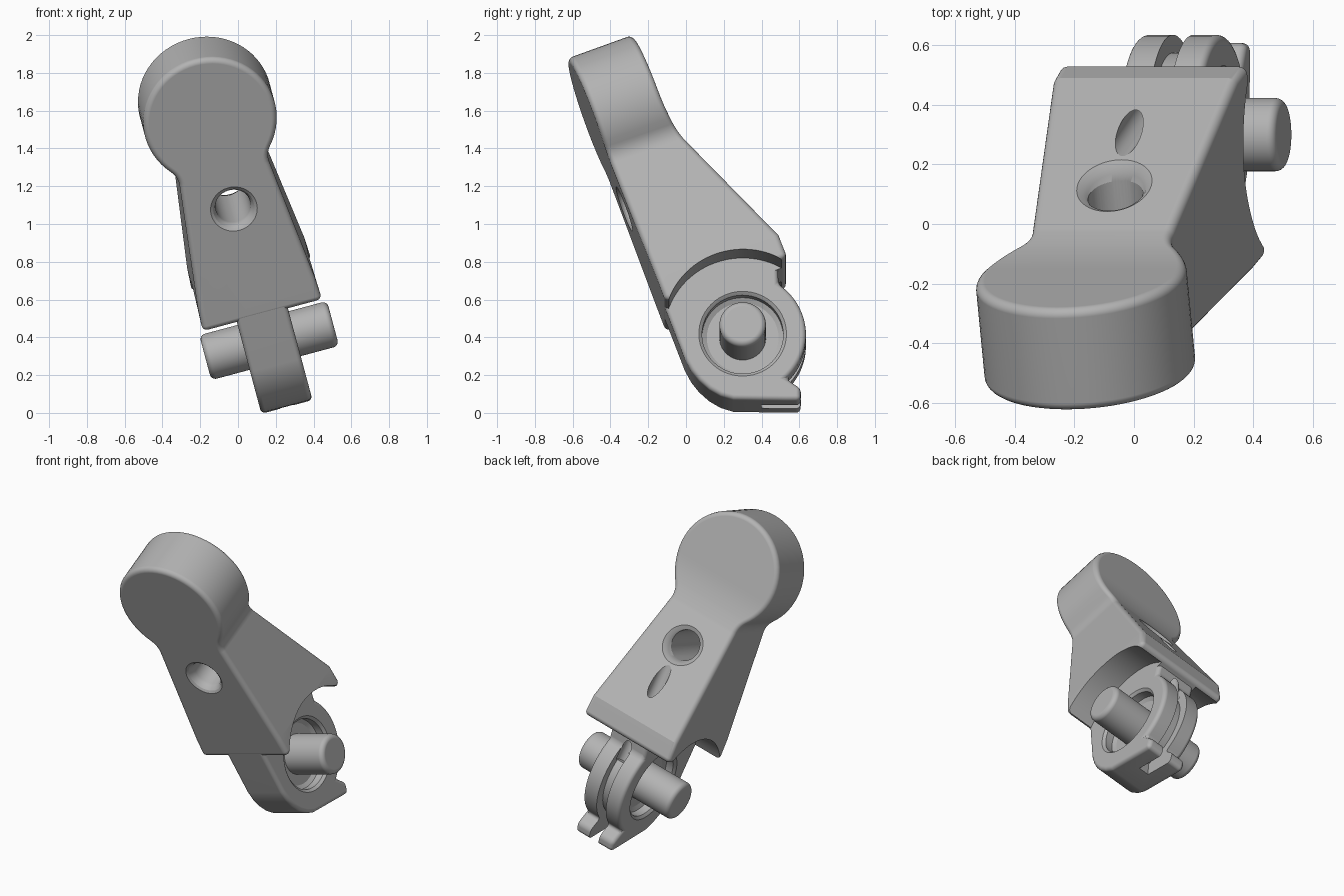
import bpy, bmesh, math
from mathutils import Matrix, Vector

if "Cube" in bpy.data.objects:
    bpy.data.objects.remove(bpy.data.objects["Cube"], do_unlink=True)

# Local axes: X = along the axle, Y = toward the back, Z = up the arm; origin at the axle
POSE = (Matrix.Translation((0.165, 0.30, 0.383)) @ Matrix.Rotation(math.radians(-15), 4, 'Y')
        @ Matrix.Rotation(math.radians(20.5), 4, 'X'))

grey = bpy.data.materials.new("plain grey")
grey.use_nodes = True
grey.diffuse_color = (0.45, 0.45, 0.45, 1)
grey.node_tree.nodes["Principled BSDF"].inputs["Base Color"].default_value = (0.45, 0.45, 0.45, 1)


def finish(name, bm):
    bmesh.ops.recalc_face_normals(bm, faces=bm.faces)
    me = bpy.data.meshes.new(name)
    bm.to_mesh(me)
    bm.free()
    me.materials.append(grey)
    ob = bpy.data.objects.new(name, me)
    bpy.context.collection.objects.link(ob)
    ob.matrix_world = POSE
    return ob


def round_edges(bm, width, limit=40):
    bmesh.ops.recalc_face_normals(bm, faces=bm.faces)
    edges = [e for e in bm.edges if e.calc_face_angle(0) > math.radians(limit)]
    bmesh.ops.bevel(bm, geom=edges, offset=width, segments=6, profile=0.5,
                    affect='EDGES', clamp_overlap=False)


def prism(name, pts, half, width=0):
    """Side profile (back, up) extruded both ways along the axle."""
    bm = bmesh.new()
    a = [bm.verts.new((-half, n, u)) for n, u in pts]
    b = [bm.verts.new((half, n, u)) for n, u in pts]
    bm.faces.new(a)
    bm.faces.new(b)
    for i in range(len(pts)):
        j = (i + 1) % len(pts)
        bm.faces.new((a[i], a[j], b[j], b[i]))
    if width:
        round_edges(bm, width)
    return finish(name, bm)


def lathe(name, profile, turn, centre=(0, 0, 0), steps=56):
    """Turned solid: profile of (radius, height) about local Z, then turned and moved."""
    bm = bmesh.new()
    rings = [[bm.verts.new((r * math.cos(k * math.tau / steps), r * math.sin(k * math.tau / steps), h))
              for k in range(steps)] for r, h in profile]
    for p, q in zip(rings, rings[1:]):
        for k in range(steps):
            m = (k + 1) % steps
            bm.faces.new((p[k], p[m], q[m], q[k]))
    bm.faces.new(rings[0])
    bm.faces.new(rings[-1])
    bm.transform(Matrix.Translation(centre) @ turn)
    return finish(name, bm)


def arc(r, start, end, steps, centre=(0, 0)):
    return [(centre[0] + r * math.cos(math.radians(start + (end - start) * i / steps)),
             centre[1] + r * math.sin(math.radians(start + (end - start) * i / steps)))
            for i in range(steps + 1)]


def cut(ob, tools):
    bpy.context.view_layer.objects.active = ob
    for t in tools:
        t.hide_render = True
        m = ob.modifiers.new("cut", 'BOOLEAN')
        m.operation, m.solver, m.object = 'DIFFERENCE', 'EXACT', t
        bpy.ops.object.modifier_apply(modifier=m.name)


ALONG_AXLE = Matrix.Rotation(math.pi / 2, 4, 'Y')
TO_BACK = Matrix.Rotation(-math.pi / 2, 4, 'X')
FRONT = -0.335


def back_depth(u):
    """Back surface: flat behind the disc, blended into a slope, ending in a lip."""
    if u > 1.353:
        return 0.03
    if u > 1.033:
        return 0.03 + 0.406 * (1.353 - u) ** 2 / 0.64
    return min(0.352, 0.08 + (1.07 - u) * 0.406)


# Upper body: keyhole outline, mirrored left and right
half = arc(0.355, 90, -39.8, 24, (0, 1.407))[1:]
half += arc(0.12, 140.2, 185.4, 6, (0.365, 1.103))[1:] + [(0.32, 0.40), (0.327, 0.265)]
bm = bmesh.new()
layers = []
for depth in (lambda u: FRONT, back_depth):
    top = bm.verts.new((0, depth(1.762), 1.762))
    right = [bm.verts.new((a, depth(u), u)) for a, u in half]
    left = [bm.verts.new((-a, depth(u), u)) for a, u in half]
    layers.append((top, right, left))
(ft, fr, fl), (bt, br, bl) = layers
bm.faces.new([ft] + fr + fl[::-1])
flat = max(i for i, (a, u) in enumerate(half) if u > 1.353)
bm.faces.new([bt] + br[:flat + 1] + bl[flat::-1])
for i in range(flat, len(half) - 1):
    bm.faces.new((br[i], br[i + 1], bl[i + 1], bl[i]))
front_loop, back_loop = [ft] + fr + fl[::-1], [bt] + br + bl[::-1]
for i in range(len(front_loop)):
    j = (i + 1) % len(front_loop)
    bm.faces.new((front_loop[i], front_loop[j], back_loop[j], back_loop[i]))
round_edges(bm, 0.03)
upper_body = finish("upper_body", bm)

# Lower arm: wheel shape with a hooked lip under it
profile = [(-0.334, 0.5), (-0.334, -0.02), (-0.325, -0.09), (-0.305, -0.155), (-0.272, -0.22),
           (-0.228, -0.275), (-0.172, -0.319), (0.09, -0.422), (0.16, -0.448), (0.185, -0.385)]
profile += arc(0.335, -67, 35, 20) + [(0.31, 0.3), (0.15, 0.5)]
lower_arm = prism("lower_arm", profile, 0.14, 0.025)

# Cutters: clearance round the wheel, side dishes, cord groove, cord channel, through hole
clearance = [lathe("clearance_cutter", [(0.415, s * 0.14), (0.415, s * 0.6)], ALONG_AXLE, steps=96)
             for s in (-1, 1)]
dishes = [lathe("dish_cutter", [(0.19, s * 0.06), (0.215, s * 0.075), (0.215, s * 0.125),
                                (0.225, s * 0.135), (0.26, s * 0.16)], ALONG_AXLE) for s in (-1, 1)]
groove = prism("groove_cutter", arc(0.275, -95, 32, 24) + arc(0.52, 32, -95, 24), 0.035)
channel = lathe("channel_cutter", [(0.043, 0.1), (0.043, 1.0)], Matrix.Identity(4), (0, 0.25, 0), 32)
hole = lathe("hole_cutter", [(0.15, -0.36), (0.127, -0.337), (0.11, -0.325), (0.098, -0.305),
                             (0.093, -0.28), (0.093, 0.5)], TO_BACK, (0, 0, 0.895))
slope = Matrix.Rotation(math.radians(22), 4, 'X') @ TO_BACK
rim = lathe("hole_rim_cutter", [(0.08, -0.05), (0.097, -0.03), (0.108, -0.014), (0.128, 0.001), (0.15, 0.02)],
            slope, (0, back_depth(0.895), 0.895))
cut(upper_body, clearance + [channel, hole, rim])
cut(lower_arm, dishes + [groove, channel])
for t in clearance + dishes + [groove, channel, hole, rim]:
    bpy.data.objects.remove(t, do_unlink=True)

# Axle with rounded ends
end = [(0.093 + a, 0.32 + b) for a, b in arc(0.03, 90, 0, 6)]
axle = lathe("axle", [(r, -h) for r, h in end] + [(r, h) for r, h in end[::-1]], ALONG_AXLE)

# Smooth shading with crisp creases
for ob in (upper_body, lower_arm, axle):
    bpy.ops.object.select_all(action='DESELECT')
    ob.select_set(True)
    bpy.context.view_layer.objects.active = ob
    bpy.ops.object.shade_smooth_by_angle(angle=math.radians(20))
    ob.modifiers.new("even_normals", 'WEIGHTED_NORMAL').keep_sharp = True
